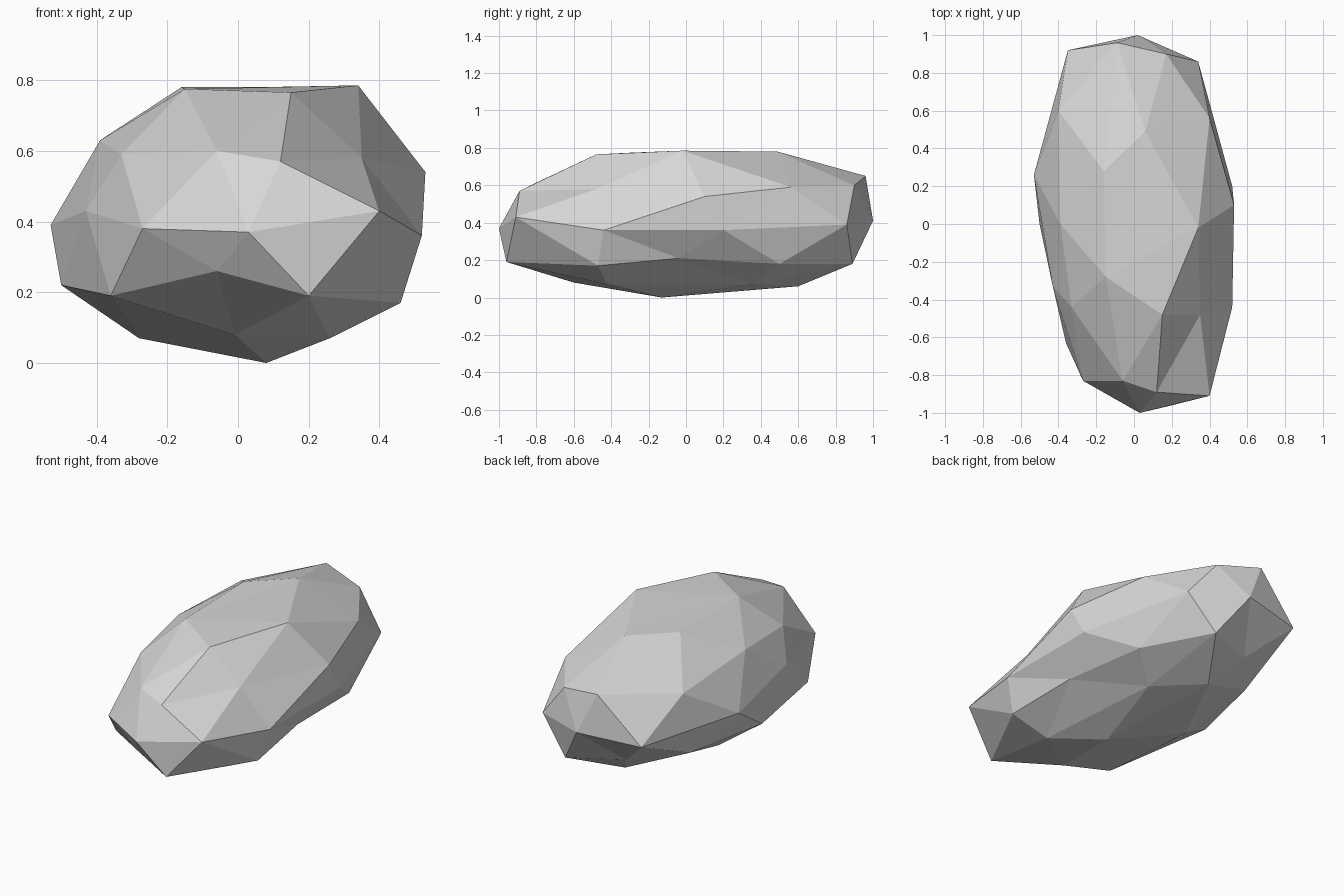
import bpy
import bmesh
from mathutils import Vector

# Remove the default object
default_cube = bpy.data.objects.get("Cube")
if default_cube is not None:
    bpy.data.objects.remove(default_cube, do_unlink=True)


def make_material(name, colour):
    """One flat, matte colour."""
    material = bpy.data.materials.new(name)
    material.use_nodes = True
    material.diffuse_color = colour
    shader = material.node_tree.nodes["Principled BSDF"]
    shader.inputs["Base Color"].default_value = colour
    shader.inputs["Roughness"].default_value = 0.9
    return material


def on_sphere(point, centre, radii):
    """Direction of a corner once the boulder is squashed to a ball."""
    offset = point - centre
    return Vector([a / r for a, r in zip(offset, radii)]).normalized()


def make_boulder(name, corner_groups, centre, radii, material):
    """Join the corners on a ball, then move each one to its chipped place."""
    mesh = bpy.data.meshes.new(name)
    boulder = bpy.data.objects.new(name, mesh)
    bpy.context.collection.objects.link(boulder)

    bm = bmesh.new()
    places = {}
    for corners in corner_groups:
        for corner in corners:
            place = Vector(corner) / 100
            places[bm.verts.new(on_sphere(place, centre, radii))] = place
    bmesh.ops.convex_hull(bm, input=bm.verts[:])
    bmesh.ops.recalc_face_normals(bm, faces=bm.faces[:])
    for vert, place in places.items():
        vert.co = place
    for face in bm.faces:
        face.smooth = False
    bm.to_mesh(mesh)
    bm.free()

    mesh.materials.append(material)
    return boulder


# Corners in hundredths of a unit, grouped by the side of the boulder
crown = [(34, -2, 78.5), (15, -48, 76.5), (-15, -28, 77.5), (-16, 28, 78), (6, 49, 78)]
shoulders = [(-6, -83, 60), (12, -89, 57), (35, -48, 58), (53, 10, 54), (40, 56, 59),
             (17, 90, 60), (-9, 96, 65), (-40, 60, 60), (-39, 0, 63), (-33, -44, 59)]
girdle = [(3, -100, 37), (40, -91, 43), (52, -44, 36), (52, 20, 36), (34, 86, 39),
          (2, 100, 41), (-35, 92, 39), (-53, 26, 39), (-43, -33, 43), (-27, -83, 38)]
lower_edge = [(-6, -88, 26), (20, -96, 19), (46, -47, 17), (42, -4, 21), (38, 50, 18),
              (17, 89, 18), (-14, 76, 20), (-37, 49, 20), (-50, 0, 22), (-36, -63, 19)]
underside = [(8, -13, 0), (-1, -60, 8), (26, -42, 7), (20, 36, 7), (-2, 60, 6), (-28, 10, 7)]

stone_grey = make_material("stone_grey", (0.68, 0.68, 0.68, 1.0))
make_boulder("boulder", [crown, shoulders, girdle, lower_edge, underside],
             Vector((0, 0, 0.4)), (0.53, 1, 0.4), stone_grey)
